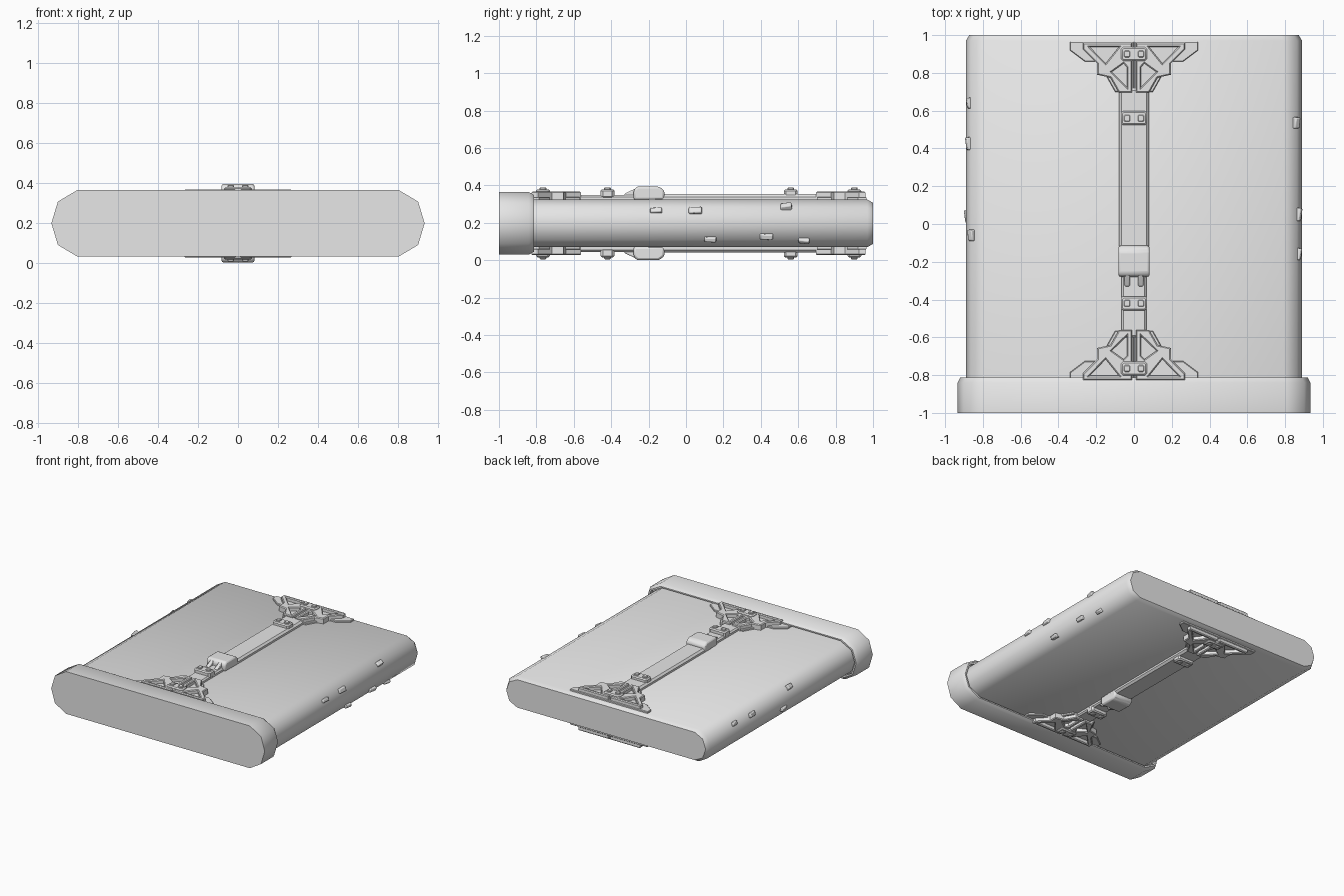
import bpy, bmesh, math
from mathutils import Matrix

cube = bpy.data.objects.get("Cube")
if cube:
    bpy.data.objects.remove(cube, do_unlink=True)

MID = 0.197      # height of the horizontal symmetry plane
SPAN_Y = 0.067   # middle of the strap between its two end brackets

grey = bpy.data.materials.new("plain grey")
grey.use_nodes = True
grey.diffuse_color = (0.8, 0.8, 0.8, 1)
grey.node_tree.nodes["Principled BSDF"].inputs["Base Color"].default_value = (0.8, 0.8, 0.8, 1)


def finish(name, mesh, y=0, mirror="", bevel=0, angle=35):
    mesh.materials.clear()
    mesh.materials.append(grey)
    mesh.shade_smooth()
    mesh.set_sharp_from_angle(angle=math.radians(angle))
    ob = bpy.data.objects.new(name, mesh)
    bpy.context.collection.objects.link(ob)
    ob.location = (0, y, MID)
    if bevel:
        mod = ob.modifiers.new("Bevel", "BEVEL")
        mod.width, mod.segments, mod.limit_method = bevel, 2, "ANGLE"
    if mirror:
        mod = ob.modifiers.new("Mirror", "MIRROR")
        mod.use_axis = [axis in mirror for axis in "xyz"]
        mod.use_mirror_merge = False
    return ob


def mesh_from(bm, name):
    bmesh.ops.recalc_face_normals(bm, faces=bm.faces)
    mesh = bpy.data.meshes.new(name)
    bm.to_mesh(mesh)
    bm.free()
    return mesh


def loft(name, quarter, sections, angle):
    """Skin a symmetric outline along y; each section is (y, half width, half height)."""
    right = quarter + [(x, -z) for x, z in reversed(quarter[:-1])]
    outline = right + [(-x, z) for x, z in reversed(right)]
    # the side point lies on the symmetry plane, so each half keeps it once
    bm = bmesh.new()
    rings = [[bm.verts.new((x * w, y, z * h)) for x, z in outline] for y, w, h in sections]
    for a, b in zip(rings, rings[1:]):
        for i in range(len(outline)):
            j = (i + 1) % len(outline)
            bm.faces.new((a[i], a[j], b[j], b[i]))
    bm.faces.new(rings[0])
    bm.faces.new(rings[-1])
    return finish(name, mesh_from(bm, name), angle=angle)


def side_prism(name, profile, x0, x1, mirror, bevel):
    """Extrude a (y, z) profile across x."""
    bm = bmesh.new()
    face = bm.faces.new([bm.verts.new((x0, y, z)) for y, z in profile])
    new = bmesh.ops.extrude_face_region(bm, geom=[face])["geom"]
    bmesh.ops.translate(bm, vec=(x1 - x0, 0, 0),
                        verts=[v for v in new if isinstance(v, bmesh.types.BMVert)])
    return finish(name, mesh_from(bm, name), mirror=mirror, bevel=bevel)


def plate(name, loops, z0, z1, edge, mirror, y=0):
    """Flat plate with cut-outs and softened rims."""
    curve = bpy.data.curves.new(name, "CURVE")
    curve.dimensions, curve.fill_mode = "2D", "BOTH"
    curve.bevel_depth, curve.offset, curve.bevel_resolution = edge, -edge, 0
    curve.extrude = (z1 - z0) / 2 - edge
    for loop in loops:
        spline = curve.splines.new("POLY")
        spline.points.add(len(loop) - 1)
        for p, (px, py) in zip(spline.points, loop):
            p.co = (px, py - y, 0, 1)
        spline.use_cyclic_u = True
    temp = bpy.data.objects.new(name, curve)
    bpy.context.collection.objects.link(temp)
    graph = bpy.context.evaluated_depsgraph_get()
    mesh = bpy.data.meshes.new_from_object(temp.evaluated_get(graph))
    bpy.data.objects.remove(temp, do_unlink=True)
    mesh.transform(Matrix.Translation((0, 0, (z0 + z1) / 2)))
    return finish(name, mesh, y=y, mirror=mirror)


def rect(x0, x1, y0, y1, cut=0.0):
    """Rectangle, with cut corners when asked."""
    if not cut:
        return [(x0, y0), (x1, y0), (x1, y1), (x0, y1)]
    c = cut
    return [(x0 + c, y0), (x1 - c, y0), (x1, y0 + c), (x1, y1 - c),
            (x1 - c, y1), (x0 + c, y1), (x0, y1 - c), (x0, y0 + c)]


# Main slab and the larger end cap with its recessed rim
quarter = [(0.86, 1), (0.965, 0.65), (1, 0)]
loft("slab", [(0.89, 1), (0.97, 0.68), (1, 0)],
     [(-0.9, 0.89, 0.127), (0.97, 0.89, 0.127), (1, 0.872, 0.11)], 50)
loft("end_cap", quarter,
     [(-1, 0.934, 0.167), (-0.84, 0.934, 0.167), (-0.813, 0.92, 0.152),
      (-0.813, 0.908, 0.142), (-0.84, 0.908, 0.142)], 44)

# Strap, wide above the buckle and narrower below it
plate("upper_strap", [rect(-0.08, 0.08, -0.2, 0.72)], 0.1, 0.156, 0.014, "z")
plate("lower_strap", [rect(-0.066, 0.066, -0.6, -0.2)], 0.1, 0.152, 0.01, "z")

# Truss brackets at both ends of the strap
wing = [(0, 0.965), (0.34, 0.965), (0.34, 0.92), (0.26, 0.86),
        (0.19, 0.86), (0.1, 0.7), (0, 0.7)]
frame = [(0.01, 0.96), (0.27, 0.96), (0.27, 0.925), (0.195, 0.85),
         (0.195, 0.79), (0.125, 0.775), (0.08, 0.695), (0.01, 0.695)]
outer_hole = [(0.08, 0.937), (0.235, 0.937), (0.15, 0.85)]
inner_hole = [(0.037, 0.725), (0.037, 0.83), (0.055, 0.85), (0.118, 0.805)]
plate("bracket_base", [wing], 0.1, 0.141, 0.004, "xyz", SPAN_Y)
plate("bracket_truss", [frame, outer_hole, inner_hole], 0.12, 0.17, 0.006, "xyz", SPAN_Y)

# Riveted clips along the strap
for i, y in enumerate((0.9, 0.56, -0.42, -0.765)):
    plate(f"clip_{i + 1}", [rect(-0.07, 0.07, y - 0.037, y + 0.037, 0.012)],
          0.135, 0.182, 0.008, "z")
    plate(f"clip_rivets_{i + 1}", [rect(0.02, 0.053, y - 0.018, y + 0.018, 0.006)],
          0.17, 0.192, 0.004, "xz")

# Buckle and its two prongs
side_prism("buckle", [(-0.28, 0.125), (-0.28, 0.178), (-0.262, 0.197), (-0.145, 0.197),
                      (-0.115, 0.175), (-0.115, 0.125)], -0.083, 0.083, "z", 0.012)
side_prism("buckle_prongs", [(-0.33, 0.13), (-0.33, 0.158), (-0.265, 0.189), (-0.265, 0.13)],
           0.022, 0.05, "xz", 0.006)

# Small chipped lumps on the long sides: side, y, height, length, thickness
lumps = [(1, -0.16, 0.265, 0.07, 0.032), (1, 0.05, 0.265, 0.078, 0.042),
         (1, 0.13, 0.112, 0.07, 0.032), (1, 0.43, 0.127, 0.078, 0.036),
         (1, 0.535, 0.286, 0.066, 0.04), (1, 0.63, 0.107, 0.066, 0.032),
         (-1, 0.64, 0.265, 0.062, 0.035), (-1, 0.425, 0.255, 0.075, 0.04),
         (-1, 0.04, 0.16, 0.075, 0.035), (-1, -0.06, 0.285, 0.066, 0.04)]
for i, (side, y, z, length, thick) in enumerate(lumps):
    h = z - MID
    high = abs(h) > 0.086
    x = 0.89 - 0.31 * abs(h) if not high else 0.863 - 1.78 * (abs(h) - 0.086)
    tilt = math.copysign(math.radians(50 if high else 17), h)
    bm = bmesh.new()
    bmesh.ops.create_cube(bm, size=1)
    for v in bm.verts:
        if v.co.x > 0:      # outer face slopes off toward the front
            v.co.y *= 0.85
            v.co.z *= 0.8
            v.co.x -= 0.2 if v.co.y < 0 else 0
    bmesh.ops.scale(bm, vec=(0.042, length, thick), verts=bm.verts)
    bmesh.ops.rotate(bm, matrix=Matrix.Rotation(-tilt, 3, "Y"), verts=bm.verts)
    bmesh.ops.translate(bm, vec=(x, y, h), verts=bm.verts)
    if side < 0:
        bmesh.ops.scale(bm, vec=(-1, 1, 1), verts=bm.verts)
    finish(f"side_lump_{i + 1}", mesh_from(bm, f"side_lump_{i + 1}"), bevel=0.006)
